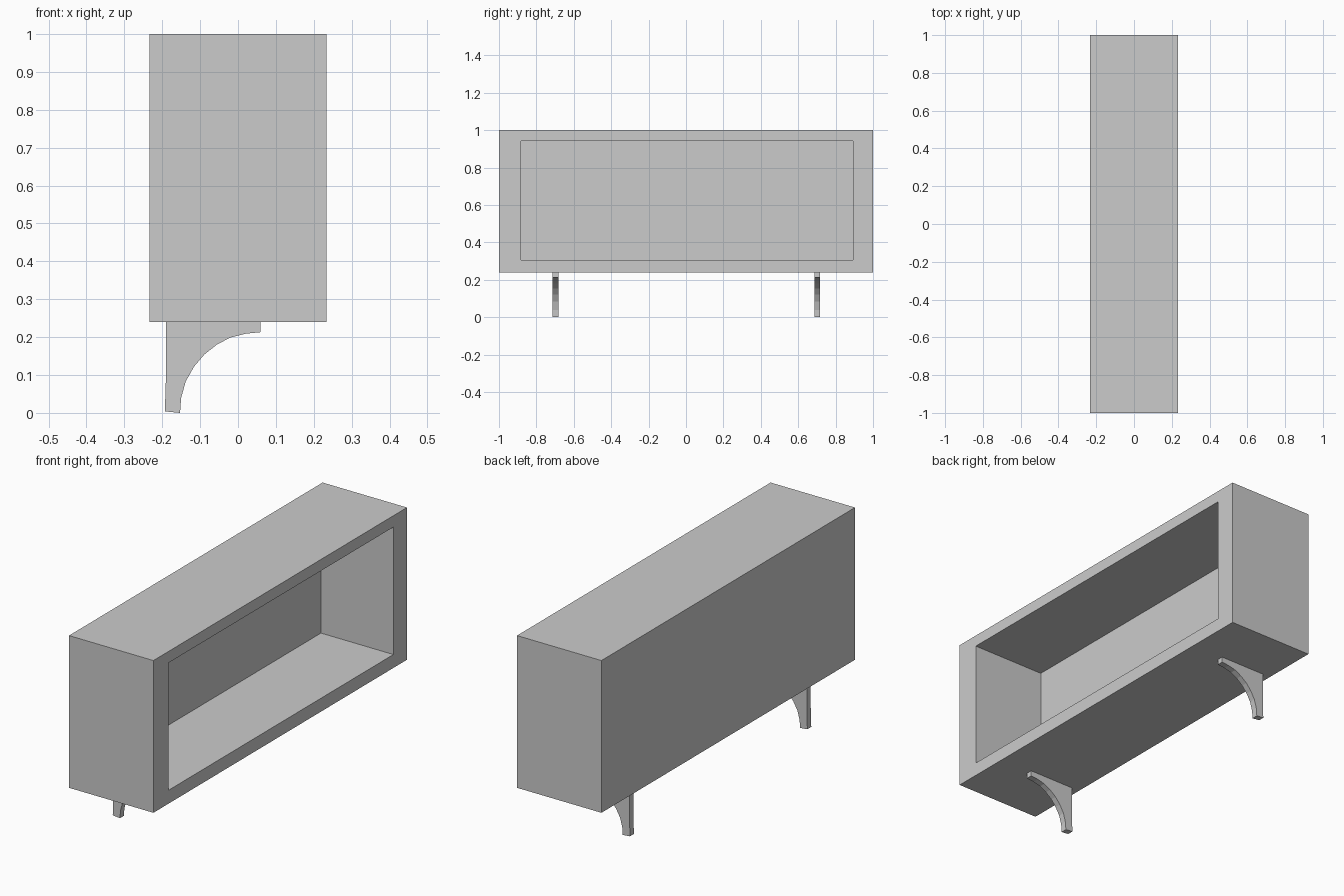
import bpy, bmesh
from mathutils import Vector

if "Cube" in bpy.data.objects:
    bpy.data.objects.remove(bpy.data.objects["Cube"])


def finish(bm, name):
    bmesh.ops.recalc_face_normals(bm, faces=bm.faces)
    mesh = bpy.data.meshes.new(name)
    bm.to_mesh(mesh)
    bm.free()
    obj = bpy.data.objects.new(name, mesh)
    bpy.context.collection.objects.link(obj)
    return obj


# Cabinet body: a box with a deep recess in its +x side
X0, X1, Z0, Z1 = -0.233, 0.233, 0.24, 1.0
OPEN_Y, OPEN_Z, DEPTH = (-0.882, 0.893), (0.307, 0.943), 0.40

bm = bmesh.new()
bmesh.ops.create_cube(bm, size=1)
bmesh.ops.scale(bm, vec=(X1 - X0, 2, Z1 - Z0), verts=bm.verts)
bmesh.ops.translate(bm, vec=((X0 + X1) / 2, 0, (Z0 + Z1) / 2), verts=bm.verts)
bm.normal_update()
opening = max(bm.faces, key=lambda f: f.normal.x)
bmesh.ops.inset_region(bm, faces=[opening], thickness=0.06)
for v in opening.verts:
    v.co.y = OPEN_Y[v.co.y > 0]
    v.co.z = OPEN_Z[v.co.z > (Z0 + Z1) / 2]
back = bmesh.ops.extrude_discrete_faces(bm, faces=[opening])["faces"][0]
bmesh.ops.translate(bm, vec=(-DEPTH, 0, 0), verts=back.verts)
finish(bm, "cabinet_body")

# Bracket legs: curved profile (x, z) extruded along y
LEG = [(-0.19, 0.24), (-0.19, 0.10), (-0.193, 0.004), (-0.153, 0.0),
       (-0.150, 0.04), (-0.138, 0.083), (-0.116, 0.122), (-0.089, 0.154),
       (-0.056, 0.18), (-0.02, 0.199), (0.02, 0.209), (0.06, 0.213),
       (0.06, 0.24)]


def bracket_leg(name, y, width=0.031):
    bm = bmesh.new()
    face = bm.faces.new([bm.verts.new((x, y - width / 2, z)) for x, z in LEG])
    ext = bmesh.ops.extrude_face_region(bm, geom=[face])["geom"]
    verts = [g for g in ext if isinstance(g, bmesh.types.BMVert)]
    bmesh.ops.translate(bm, vec=Vector((0, width, 0)), verts=verts)
    # Close the starting side if the extrusion consumed it
    rim = [e for e in bm.edges if e.is_boundary]
    if rim:
        bmesh.ops.holes_fill(bm, edges=rim)
    return finish(bm, name)


bracket_leg("left_leg", -0.697)
bracket_leg("right_leg", 0.702)
